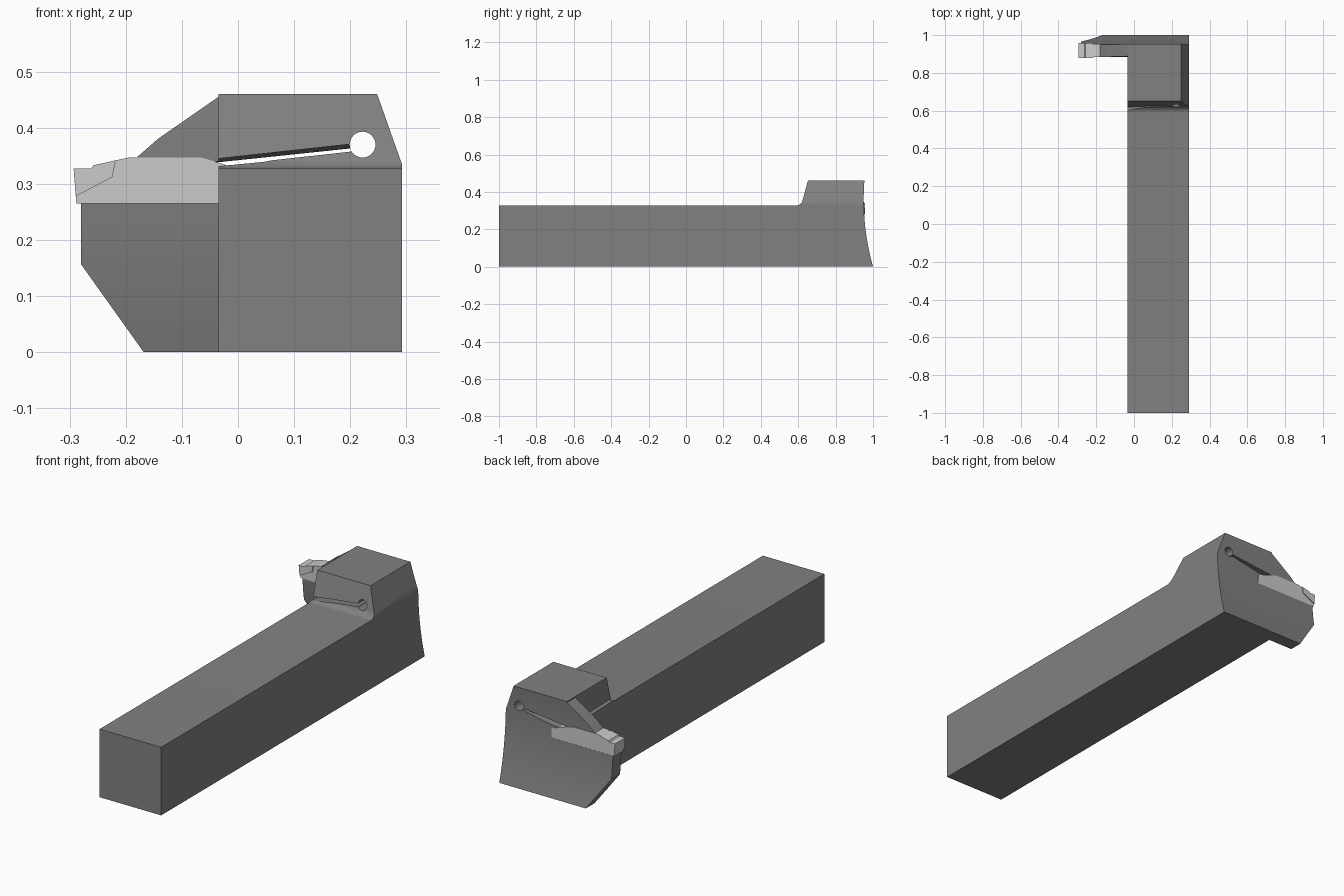
import bpy, bmesh, math

if "Cube" in bpy.data.objects:
    bpy.data.objects.remove(bpy.data.objects["Cube"])


def material(name, v):
    m = bpy.data.materials.new(name)
    m.diffuse_color = (v, v, v, 1)
    m.use_nodes = True
    m.node_tree.nodes["Principled BSDF"].inputs["Base Color"].default_value = m.diffuse_color
    return m


steel = material("dark_steel", 0.22)
carbide = material("light_carbide", 0.55)


def prism(name, pts, axis, a, b, pts_b=None, mat=steel):
    """Join a 2D profile at a to the same (or another) profile at b along an axis."""
    bm = bmesh.new()

    def ring(profile, d):
        return [bm.verts.new((d, u, v) if axis == 'x' else (u, d, v)) for u, v in profile]

    r0, r1 = ring(pts, a), ring(pts_b or pts, b)
    bm.faces.new(r0)
    bm.faces.new(r1)
    n = len(r0)
    for i in range(n):
        j = (i + 1) % n
        bm.faces.new((r0[i], r0[j], r1[j], r1[i]))
    bmesh.ops.recalc_face_normals(bm, faces=bm.faces)
    me = bpy.data.meshes.new(name)
    bm.to_mesh(me)
    bm.free()
    me.materials.append(mat)
    ob = bpy.data.objects.new(name, me)
    bpy.context.collection.objects.link(ob)
    return ob


def boolean(ob, tool, op):
    mod = ob.modifiers.new("cut", 'BOOLEAN')
    mod.operation, mod.solver, mod.object = op, 'EXACT', tool
    bpy.context.view_layer.objects.active = ob
    bpy.ops.object.modifier_apply(modifier=mod.name)
    bpy.data.objects.remove(tool, do_unlink=True)


def end_curve(offset, top, steps=14):
    """Concave end face in y,z, from the top down to z = 0."""
    return [(0.95 - offset + 0.385 * (z - 0.36) ** 2, z)
            for z in (top * (1 - i / steps) for i in range(steps + 1))]


# Shank and raised head, in side profile with a small fillet at the step
fillet = [(0.588 + 0.036 * math.sin(t), 0.363 - 0.036 * math.cos(t))
          for t in (math.radians(75 * i / 6) for i in range(7))]
side = [(-1, 0), (-1, 0.327)] + fillet + [(0.652, 0.46)] + end_curve(0, 0.46)
holder = prism("tool_holder", side, 'x', -0.035, 0.292)

# Sloping right flank of the head
flank = [(0.293, 0.333), (0.248, 0.46), (0.248, 0.5), (0.35, 0.5), (0.35, 0.333)]
boolean(holder, prism("flank_cutter", flank, 'y', 0.4, 1.1), 'DIFFERENCE')

# Thin curved blade with clamp arm above and support below
blade = prism("blade", end_curve(0, 0.456) + end_curve(0.065, 0.456)[::-1], 'x', -0.3, 0.0)
outline = [(0.05, -0.1), (-0.2393, -0.1), (-0.28, 0.157), (-0.28, 0.265), (-0.2, 0.265),
           (-0.183, 0.345), (-0.143, 0.38), (-0.035, 0.455), (0.05, 0.455)]
outline[1] = (-0.168 + 0.0713, -0.1)
boolean(blade, prism("blade_outline", outline, 'y', 0.7, 1.2), 'INTERSECT')
boolean(holder, blade, 'UNION')

# Pocket that seats the insert
seat = [(-0.288, 0.265), (-0.293, 0.327), (-0.262, 0.327), (-0.258, 0.333), (-0.195, 0.347),
        (-0.065, 0.347), (-0.035, 0.338), (0.047, 0.31), (0.047, 0.265)]
boolean(holder, prism("pocket_cutter", seat, 'y', 0.885, 1.1), 'DIFFERENCE')

# Clamping slit, tapering through the head, with its round relief hole
near = [(-0.06, 0.330), (0.047, 0.341), (0.21, 0.359), (0.21, 0.373), (0.047, 0.355), (-0.06, 0.343)]
far = [(-0.06, 0.322), (0.047, 0.322), (0.21, 0.354), (0.21, 0.363), (0.047, 0.346), (-0.06, 0.335)]
boolean(holder, prism("slit_cutter", near, 'y', 0.58, 1.0, far), 'DIFFERENCE')
circle = [(0.222 + 0.023 * math.cos(math.tau * i / 32), 0.37 + 0.023 * math.sin(math.tau * i / 32))
          for i in range(32)]
boolean(holder, prism("hole_cutter", circle, 'y', 0.5, 1.1), 'DIFFERENCE')

# Cutting insert: body and slightly wider tip
insert = prism("insert_body", seat, 'y', 0.885, 0.953, mat=carbide)
tip = [(-0.293, 0.327), (-0.262, 0.327), (-0.258, 0.333), (-0.218, 0.342),
       (-0.224, 0.312), (-0.289, 0.278)]
insert_tip = prism("insert_tip", tip, 'y', 0.879, 0.957, mat=carbide)

# Smooth the curved faces, keep the corners sharp
bpy.ops.object.select_all(action='DESELECT')
holder.select_set(True)
bpy.context.view_layer.objects.active = holder
bpy.ops.object.shade_smooth_by_angle(angle=math.radians(20))
